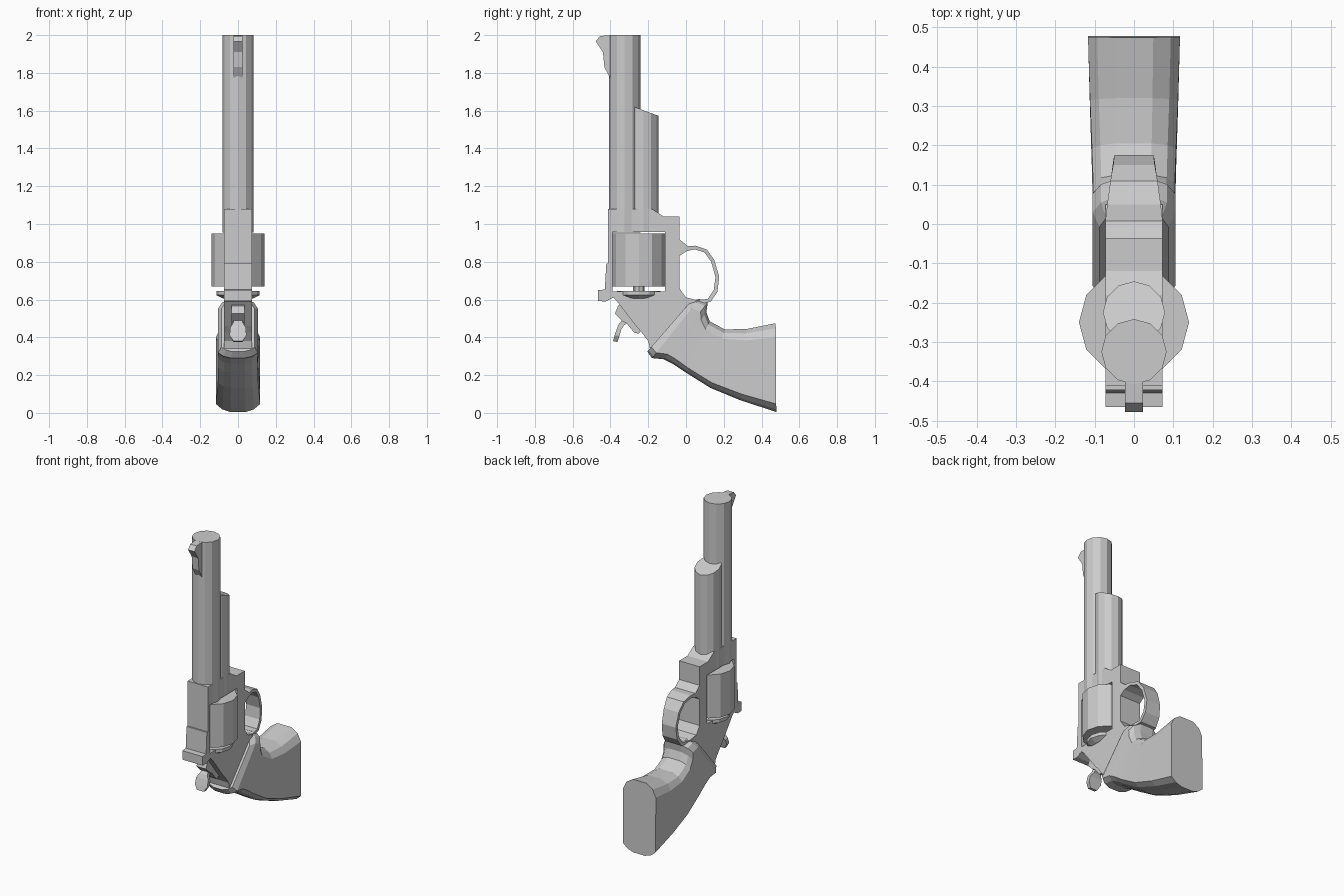
import bpy, bmesh, math
from mathutils import Vector


def finish(name, bm):
    bmesh.ops.recalc_face_normals(bm, faces=bm.faces)
    me = bpy.data.meshes.new(name)
    bm.to_mesh(me)
    bm.free()
    ob = bpy.data.objects.new(name, me)
    bpy.context.collection.objects.link(ob)
    return ob


def plate(name, pts, w):
    """Extrude a (y, z) side profile across x from -w to w."""
    bm = bmesh.new()
    f = bm.faces.new([bm.verts.new((-w, y, z)) for y, z in pts])
    r = bmesh.ops.extrude_face_region(bm, geom=[f])
    moved = [v for v in r["geom"] if isinstance(v, bmesh.types.BMVert)]
    bmesh.ops.translate(bm, verts=moved, vec=(2 * w, 0, 0))
    if len(bm.faces) == len(pts) + 1:
        bm.faces.new([v for v in f.verts])
    return finish(name, bm)


def loft(name, rings):
    """Skin a list of equal-length closed rings and cap both ends."""
    bm = bmesh.new()
    rows = [[bm.verts.new(p) for p in r] for r in rings]
    n = len(rows[0])
    for a, b in zip(rows, rows[1:]):
        for i in range(n):
            j = (i + 1) % n
            bm.faces.new((a[i], a[j], b[j], b[i]))
    bm.faces.new(rows[0])
    bm.faces.new(rows[-1])
    return finish(name, bm)


def tube(name, cy, levels, n=12, slope=0.0):
    """Upright faceted solid from (z, radius) levels; slope tilts the top."""
    rings = []
    for k, (z, r) in enumerate(levels):
        s = slope if k == len(levels) - 1 else 0
        circle = [(r * math.cos(2 * math.pi * i / n), r * math.sin(2 * math.pi * i / n))
                  for i in range(n)]
        rings.append([(x, cy + y, z + s * y) for x, y in circle])
    return loft(name, rings)


def strip(name, sections):
    """Bar through (y1, z1, y2, z2, half_width) sections."""
    return loft(name, [[(-w, a, b), (w, a, b), (w, c, d), (-w, c, d)]
                       for a, b, c, d, w in sections])


# Barrel, lug below it, and drum
tube("barrel", -0.325, [(0.955, 0.083), (2.0, 0.083)])
tube("barrel_lug", -0.225, [(0.96, 0.079), (1.602, 0.079)], slope=-0.37)
tube("drum", -0.25, [(0.67, 0.14), (0.95, 0.14)])
tube("drum_axle", -0.25, [(0.63, 0.03), (0.7, 0.03)], n=8)
tube("recoil_plate", -0.25, [(0.606, 0.08), (0.624, 0.115), (0.646, 0.115)])

# Frame, open on the strap side
plate("frame", [(-0.412, 1.08), (-0.18, 1.08), (-0.12, 1.04), (-0.035, 1.04),
                (-0.035, 0.66), (0.0, 0.61), (0.05, 0.595), (-0.02, 0.48),
                (-0.12, 0.36), (-0.19, 0.335), (-0.2, 0.38), (-0.235, 0.426),
                (-0.265, 0.46), (-0.365, 0.59), (-0.385, 0.61), (-0.412, 0.6),
                (-0.412, 0.643), (-0.112, 0.643), (-0.112, 0.957), (-0.412, 0.957)], 0.073)

# Top strap with rear sight
plate("top_strap", [(-0.412, 0.957), (-0.412, 0.79), (-0.422, 0.79), (-0.43, 0.653),
                    (-0.465, 0.65), (-0.465, 0.592), (-0.425, 0.59), (-0.385, 0.61),
                    (-0.388, 0.643), (-0.388, 0.957)], 0.0728)
plate("front_sight", [(-0.4, 2.0), (-0.455, 1.995), (-0.478, 1.967), (-0.44, 1.91),
                      (-0.432, 1.83), (-0.4, 1.77)], 0.023)

# Trigger guard, narrowing toward the front of the loop
strip("trigger_guard", [
    (-0.036, 0.92, -0.036, 0.83, 0.073), (0.008, 0.884, 0.0, 0.855, 0.073),
    (0.05, 0.885, 0.045, 0.866, 0.068), (0.11, 0.865, 0.098, 0.85, 0.06),
    (0.15, 0.81, 0.133, 0.8, 0.053), (0.176, 0.72, 0.156, 0.72, 0.05),
    (0.166, 0.64, 0.147, 0.65, 0.052), (0.13, 0.588, 0.115, 0.603, 0.057),
    (0.06, 0.575, 0.055, 0.597, 0.066), (0.0, 0.57, 0.0, 0.612, 0.072)])

# Hammer body and thumb spur
plate("hammer", [(-0.3, 0.6), (-0.36, 0.567), (-0.376, 0.525), (-0.335, 0.485),
                 (-0.315, 0.475), (-0.275, 0.425), (-0.25, 0.42), (-0.22, 0.46)], 0.034)
strip("hammer_spur", [
    (-0.325, 0.505, -0.3, 0.485, 0.022), (-0.352, 0.475, -0.33, 0.462, 0.026),
    (-0.365, 0.45, -0.343, 0.44, 0.043), (-0.378, 0.41, -0.352, 0.41, 0.044),
    (-0.386, 0.38, -0.363, 0.375, 0.024)])

# Grip: (back y, z, front y, z, half width) stations, rounded cross-section
stations = [(-0.205, 0.325, 0.03, 0.595, 0.088), (-0.18, 0.29, 0.07, 0.603, 0.105),
            (-0.12, 0.284, 0.115, 0.585, 0.105), (-0.07, 0.26, 0.108, 0.535, 0.104),
            (0.0, 0.213, 0.125, 0.485, 0.104), (0.13, 0.132, 0.205, 0.442, 0.107),
            (0.29, 0.066, 0.32, 0.444, 0.112), (0.478, 0.005, 0.475, 0.475, 0.117)]
half = [(0.0, 0.35), (0.03, 0.72), (0.09, 1.0), (0.84, 1.0), (0.94, 0.8), (1.0, 0.42)]
rings = []
for by, bz, fy, fz, w in stations:
    back, front = Vector((0, by, bz)), Vector((0, fy, fz))
    side = [back.lerp(front, t) + Vector((w * s, 0, 0)) for t, s in half]
    rings.append(side + [Vector((-p.x, p.y, p.z)) for p in reversed(side)])
loft("grip", rings)
